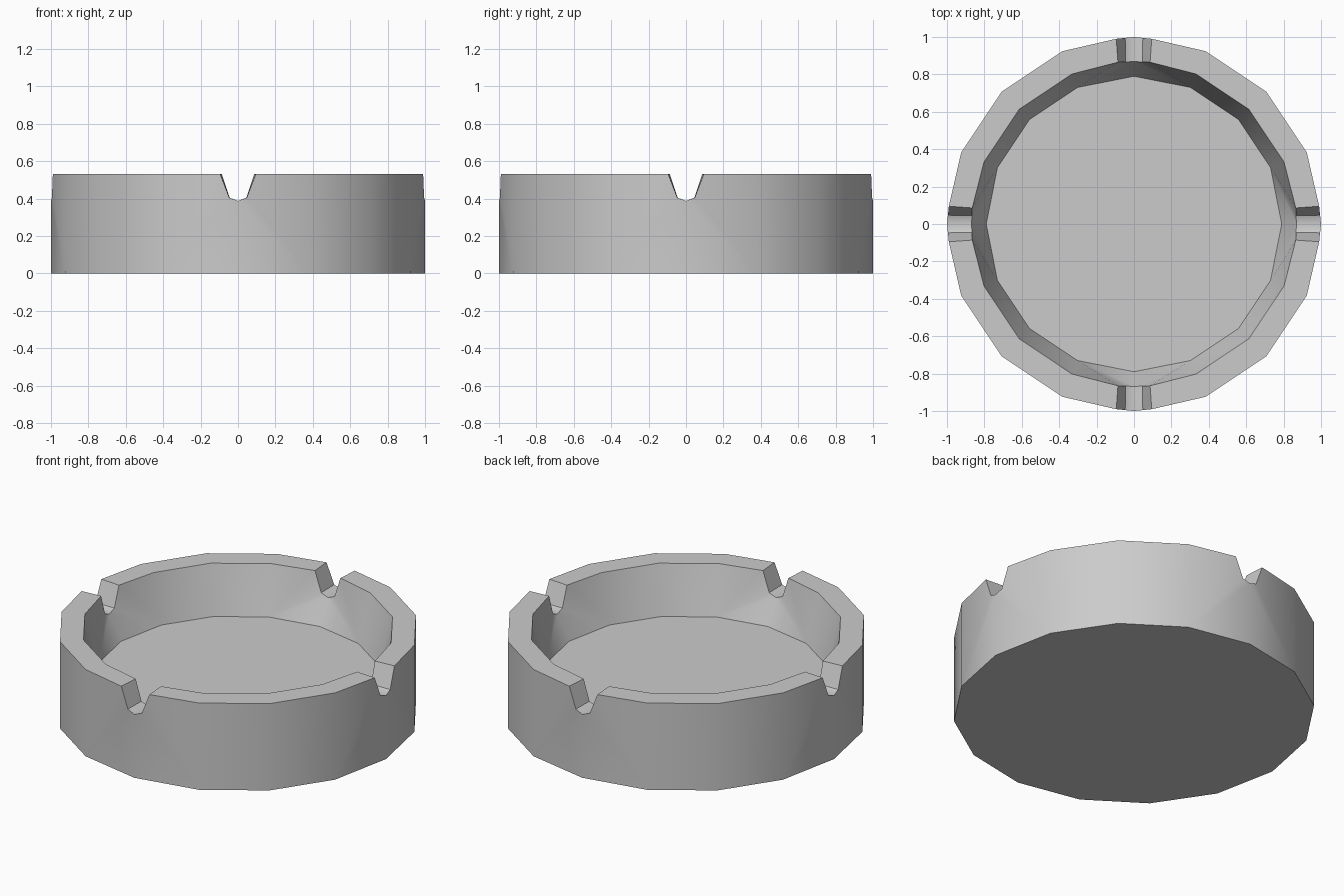
import bpy, bmesh, math
from mathutils import Matrix, Vector

cube = bpy.data.objects.get("Cube")
if cube:
    bpy.data.objects.remove(cube, do_unlink=True)

SIDES = 16
RIM_Z, FLOOR_Z = 0.53, 0.24
OUTER_R, INNER_R, FLOOR_R = 1.0, 0.868, 0.79


def corner(radius, index, z):
    angle = index * math.tau / SIDES
    return Vector((radius * math.cos(angle), radius * math.sin(angle), z))


bm = bmesh.new()


def face(points, matrix):
    bm.faces.new([bm.verts.new(matrix @ p) for p in points])


def fan(pivot, chain, matrix):
    for a, b in zip(chain, chain[1:]):
        face([pivot, a, b], matrix)


# Rim edges from the bottom of a notch to the middle of a quarter
outer = [Vector((1.0, 0, 0.387)), Vector((0.995, 0.047, 0.405)),
         Vector((0.99, 0.095, RIM_Z)),
         corner(OUTER_R, 1, RIM_Z), corner(OUTER_R, 2, RIM_Z)]
inner = [Vector((0.868, 0, 0.387)), Vector((0.867, 0.045, 0.405)),
         Vector((0.865, 0.086, RIM_Z)),
         corner(INNER_R, 1, RIM_Z), corner(INNER_R, 2, RIM_Z)]

# Half of each quarter, mirrored and turned around the bowl
for quarter in range(4):
    for mirror in (1, -1):
        m = Matrix.Rotation(quarter * math.pi / 2, 4, 'Z') @ Matrix.Diagonal((1, mirror, 1, 1))
        # Outer and inner walls
        for rim, radius, z in ((outer, OUTER_R, 0), (inner, FLOOR_R, FLOOR_Z)):
            foot = [corner(radius, i, z) for i in range(3)]
            fan(foot[1], [foot[0]] + rim[:4], m)
            face([foot[1], foot[2], rim[4], rim[3]], m)
        # Notch surfaces and flat rim
        for i in range(4):
            face([outer[i], outer[i + 1], inner[i + 1], inner[i]], m)

# Bowl floor and underside
for radius, z in ((FLOOR_R, FLOOR_Z), (OUTER_R, 0)):
    face([corner(radius, i, z) for i in range(SIDES)], Matrix.Identity(4))

bmesh.ops.remove_doubles(bm, verts=bm.verts, dist=0.0005)
bmesh.ops.recalc_face_normals(bm, faces=bm.faces)
mesh = bpy.data.meshes.new("notched_bowl")
bm.to_mesh(mesh)
bm.free()

bowl = bpy.data.objects.new("notched_bowl", mesh)
bpy.context.collection.objects.link(bowl)

# Plain grey material
grey = bpy.data.materials.new("light_grey")
grey.use_nodes = True
colour = (0.6, 0.6, 0.6, 1)
grey.diffuse_color = colour
grey.node_tree.nodes["Principled BSDF"].inputs["Base Color"].default_value = colour
mesh.materials.append(grey)

# Smooth walls with crisp rim, notch and floor edges
bpy.ops.object.select_all(action='DESELECT')
bowl.select_set(True)
bpy.context.view_layer.objects.active = bowl
bpy.ops.object.shade_smooth_by_angle(angle=math.radians(44))
